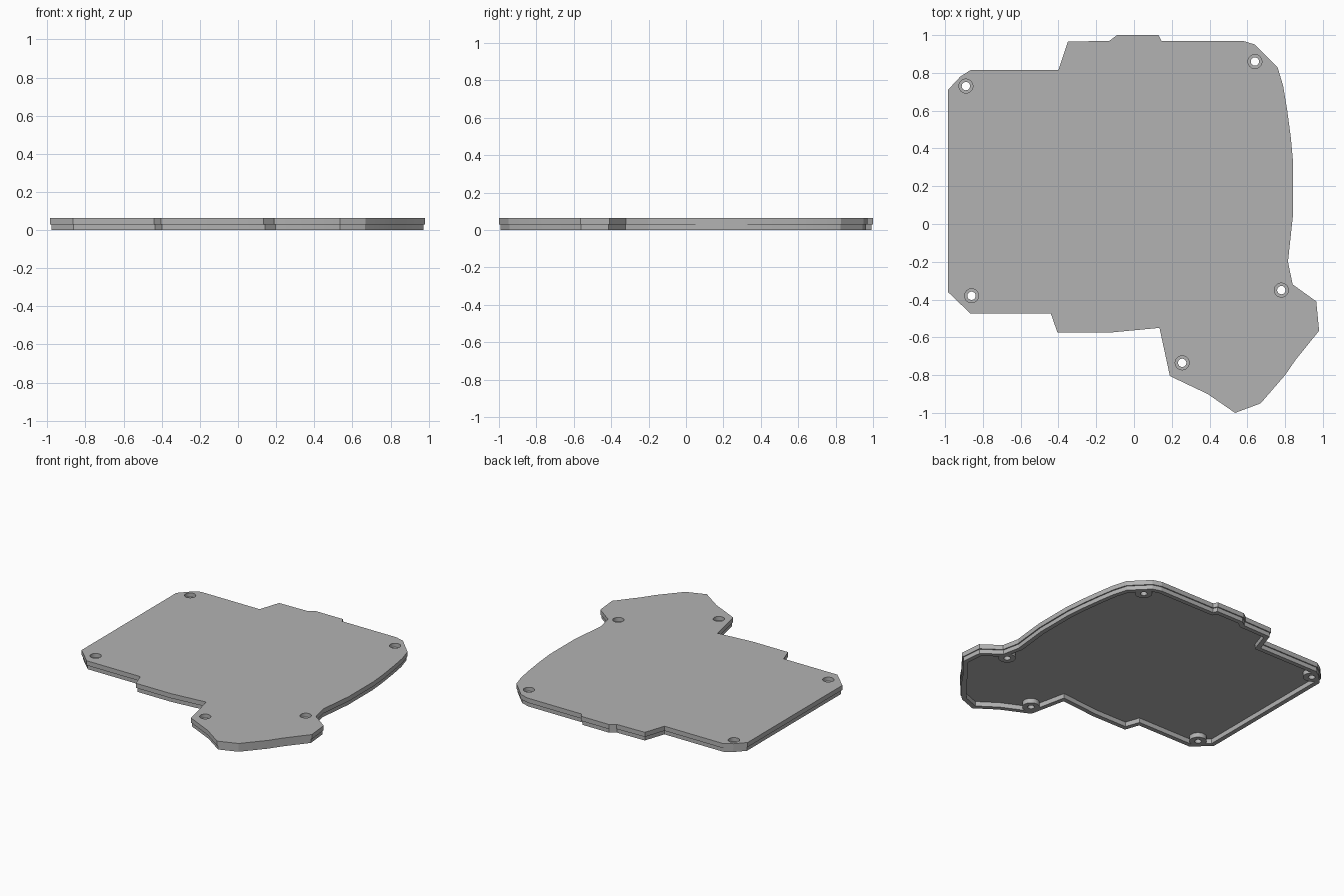
import bpy
import bmesh
from mathutils import Vector

if "Cube" in bpy.data.objects:
    bpy.data.objects.remove(bpy.data.objects["Cube"], do_unlink=True)

HEIGHT, STEP_Z, CEILING_Z = 0.063, 0.03, 0.033
STEP, RIM = 0.008, 0.04

# Outline of the cover, clockwise from the back right corner
OUTLINE = [Vector(p) for p in (
    (-.985, .71), (-.92, .78), (-.865, .815), (-.4, .815), (-.35, .965),
    (-.13, .97), (-.09, 1), (.13, 1), (.145, .97), (.575, .97), (.64, .95),
    (.76, .83), (.79, .73), (.81, .61), (.83, .46), (.842, .33), (.842, .05),
    (.815, -.2), (.84, -.32), (.965, -.41), (.98, -.565), (.855, -.72),
    (.8, -.8), (.67, -.95), (.535, -1), (.39, -.9), (.19, -.805),
    (.135, -.55), (-.13, -.575), (-.405, -.575), (-.44, -.475),
    (-.865, -.475), (-.985, -.36))]
SCREWS = [(-.89, .73), (.64, .86), (.78, -.35), (.255, -.735), (-.86, -.38)]

grey = bpy.data.materials.new("plain_grey")
grey.use_nodes = True
colour = (0.45, 0.45, 0.45, 1)
grey.diffuse_color = colour
grey.node_tree.nodes["Principled BSDF"].inputs["Base Color"].default_value = colour


def inset(points, amount):
    """Move every edge of a clockwise outline inward by the same amount."""
    result = []
    for i, p in enumerate(points):
        a = (p - points[i - 1]).normalized()
        b = (points[(i + 1) % len(points)] - p).normalized()
        na, nb = Vector((a.y, -a.x)), Vector((b.y, -b.x))
        result.append(p + (na + nb) * amount / (1 + na.dot(nb)))
    return result


def loft(name, layers):
    """Solid from a stack of (outline, z) layers, closed at both ends."""
    bm = bmesh.new()
    rings = [[bm.verts.new((p.x, p.y, z)) for p in pts] for pts, z in layers]
    for low, high in zip(rings, rings[1:]):
        for i in range(len(low)):
            bm.faces.new((low[i - 1], low[i], high[i], high[i - 1]))
    bm.faces.new(rings[0])
    bm.faces.new(rings[-1])
    bmesh.ops.recalc_face_normals(bm, faces=bm.faces)
    mesh = bpy.data.meshes.new(name)
    bm.to_mesh(mesh)
    bm.free()
    mesh.materials.append(grey)
    obj = bpy.data.objects.new(name, mesh)
    bpy.context.collection.objects.link(obj)
    return obj


def cylinder(name, centre, radius, low, high):
    bpy.ops.mesh.primitive_cylinder_add(
        vertices=32, radius=radius, depth=high - low,
        location=(*centre, (low + high) / 2))
    obj = bpy.context.object
    obj.name = name
    obj.data.materials.append(grey)
    return obj


def cut(target, cutter):
    """Subtract the cutter and remove it afterwards."""
    mod = target.modifiers.new("cut", "BOOLEAN")
    mod.operation, mod.solver, mod.object = "DIFFERENCE", "EXACT", cutter
    bpy.context.view_layer.objects.active = target
    bpy.ops.object.modifier_apply(modifier=mod.name)
    bpy.data.objects.remove(cutter, do_unlink=True)


# Cover body: the lower rim steps in slightly below the top plate
lower = inset(OUTLINE, STEP)
cover = loft("cover_plate", [(lower, 0), (lower, STEP_Z),
                             (OUTLINE, STEP_Z), (OUTLINE, HEIGHT)])

# Hollow underside, leaving round screw bosses standing
inner = inset(OUTLINE, RIM)
pocket = loft("pocket_cutter", [(inner, -0.05), (inner, CEILING_Z)])
for spot in SCREWS:
    cut(pocket, cylinder("boss_cutter", spot, 0.056, -0.1, 0.1))
cut(cover, pocket)

# Screw holes with a wider counterbore on top
for spot in SCREWS:
    cut(cover, cylinder("hole_cutter", spot, 0.022, -0.1, 0.2))
    cut(cover, cylinder("counterbore_cutter", spot, 0.037, 0.035, 0.2))

bpy.ops.object.select_all(action="DESELECT")
cover.select_set(True)
bpy.context.view_layer.objects.active = cover
bpy.ops.object.shade_smooth_by_angle(angle=0.2)
